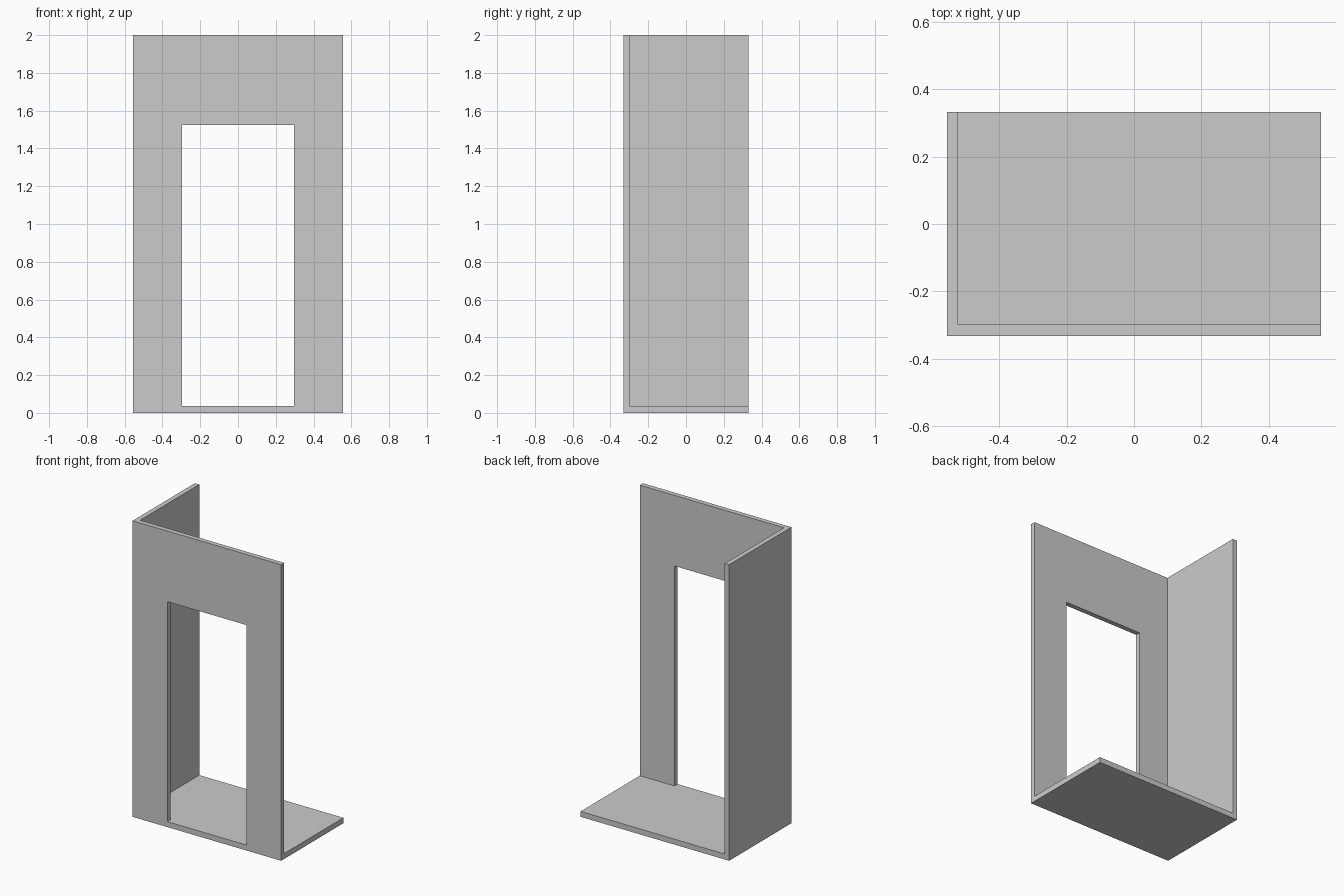
import bpy

if "Cube" in bpy.data.objects:
    bpy.data.objects.remove(bpy.data.objects["Cube"])

W, D, H = 0.555, 0.332, 2.0       # half width, half depth, height
WALL, FLOOR = 0.033, 0.037        # thicknesses
DOOR_HALF, DOOR_TOP = 0.296, 1.523
OVER = 0.1                        # how far cutters poke out


def box(name, lo, hi):
    """Axis-aligned box between two corners."""
    bpy.ops.mesh.primitive_cube_add(size=1)
    ob = bpy.context.object
    ob.name = ob.data.name = name
    ob.location = [(a + b) / 2 for a, b in zip(lo, hi)]
    ob.scale = [b - a for a, b in zip(lo, hi)]
    bpy.ops.object.transform_apply(location=True, rotation=False, scale=True)
    return ob


def cut(target, cutter):
    """Subtract the cutter, then discard it."""
    mod = target.modifiers.new(cutter.name, 'BOOLEAN')
    mod.operation, mod.solver, mod.object = 'DIFFERENCE', 'EXACT', cutter
    bpy.context.view_layer.objects.active = target
    bpy.ops.object.modifier_apply(modifier=mod.name)
    bpy.data.objects.remove(cutter, do_unlink=True)


# Full block that becomes floor, left wall and front wall
shell = box("doorway_wall_corner", (-W, -D, 0), (W, D, H))

# Open room space: leaves floor, left wall and front wall
cut(shell, box("room_space", (-W + WALL, -D + WALL, FLOOR), (W + OVER, D + OVER, H + OVER)))

# Door opening down to floor level
cut(shell, box("door_opening", (-DOOR_HALF, -D - OVER, FLOOR), (DOOR_HALF, -D + WALL + OVER, DOOR_TOP)))
